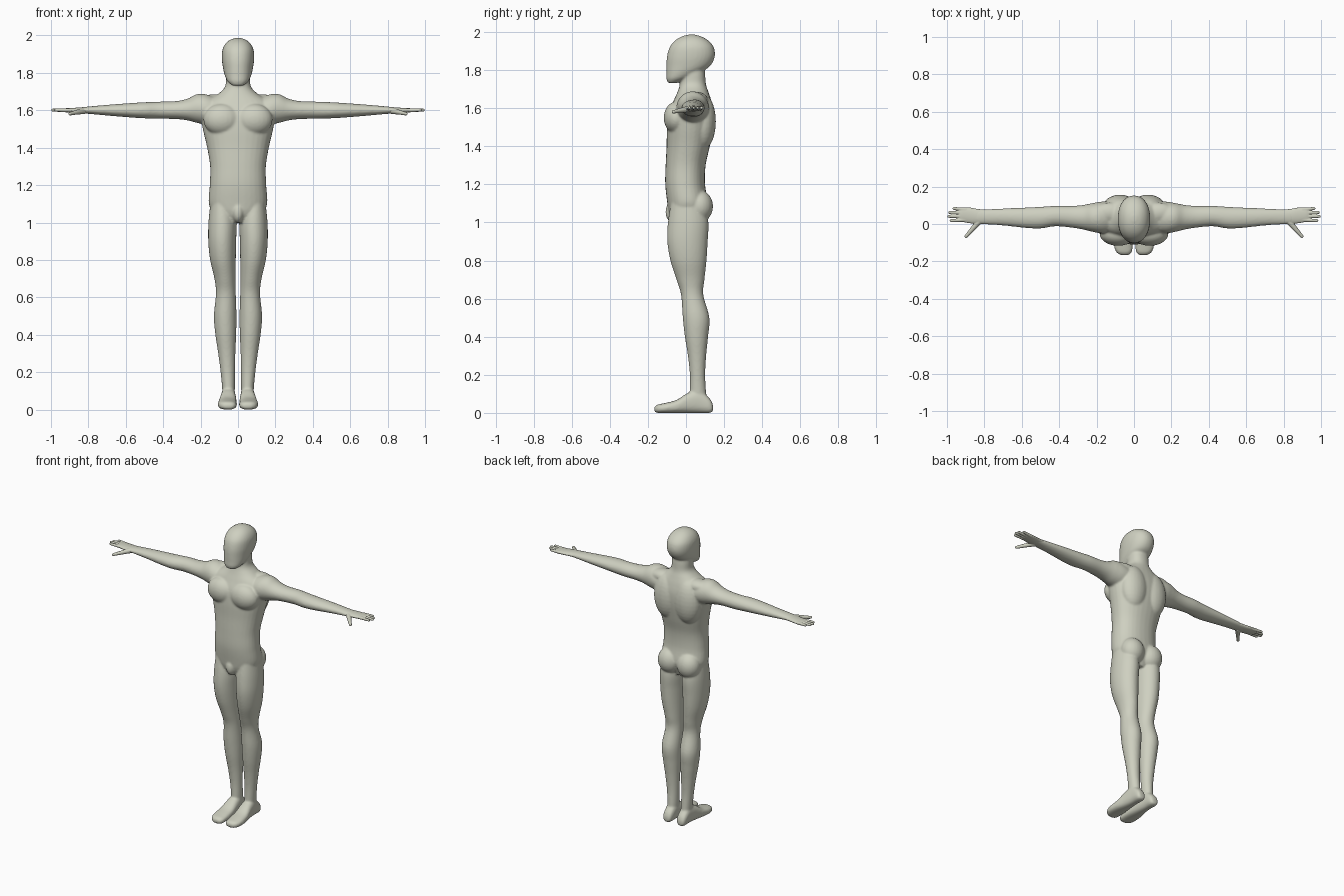
import bpy
import bmesh
from math import cos, sin, pi
from mathutils import Vector, Matrix

cube = bpy.data.objects.get("Cube")
if cube:
    bpy.data.objects.remove(cube)

skin = bpy.data.materials.new("pale_clay")
skin.use_nodes = True
CLAY = (0.62, 0.63, 0.53, 1)
skin.diffuse_color = CLAY
skin.node_tree.nodes["Principled BSDF"].inputs["Base Color"].default_value = CLAY

SIDES, STEPS = 32, 5


def spline(a, b, c, d, t):
    """Smooth interpolation between b and c."""
    return b + 0.5 * t * (c - a + t * (2*a - 5*b + 4*c - d + t * (3*(b - c) + d - a)))


def loft(bm, axis, rings, power=1.0):
    """Skin rings (position, low, high, low, high) running along an axis."""
    dense = []
    last = len(rings) - 1
    for i in range(last):
        four = [rings[min(max(i + k, 0), last)] for k in (-1, 0, 1, 2)]
        for s in range(STEPS):
            dense.append([spline(*vals, s / STEPS) for vals in zip(*four)])
    dense.append(rings[-1])
    loops = []
    for pos, u0, u1, v0, v1 in dense:
        loop = []
        for k in range(SIDES):
            c, s = cos(2 * pi * k / SIDES), sin(2 * pi * k / SIDES)
            c = abs(c) ** power * (1 if c > 0 else -1)
            s = abs(s) ** power * (1 if s > 0 else -1)
            co = [(u0 + u1) / 2 + c * (u1 - u0) / 2, (v0 + v1) / 2 + s * (v1 - v0) / 2]
            co.insert(axis, pos)
            loop.append(bm.verts.new(co))
        loops.append(loop)
    faces = [bm.faces.new(loops[0]), bm.faces.new(loops[-1])]
    for a, b in zip(loops, loops[1:]):
        for k in range(SIDES):
            n = (k + 1) % SIDES
            faces.append(bm.faces.new((a[k], a[n], b[n], b[k])))
    bmesh.ops.recalc_face_normals(bm, faces=faces)


def ball(bm, centre, radii, turn=Matrix()):
    place = Matrix.Translation(centre) @ turn @ Matrix.Diagonal((*radii, 1))
    bmesh.ops.create_uvsphere(bm, u_segments=24, v_segments=16, radius=1, matrix=place)


def digit(bm, start, end, r0, r1):
    """Tapered finger with round ends."""
    a, b = Vector(start), Vector(end)
    turn = (b - a).to_track_quat('Z', 'Y').to_matrix().to_4x4()
    bmesh.ops.create_cone(bm, cap_ends=True, segments=16, radius1=r0, radius2=r1,
                          depth=(b - a).length, matrix=Matrix.Translation((a + b) / 2) @ turn)
    ball(bm, a, (r0,) * 3)
    ball(bm, b, (r1,) * 3)


def mirror(bm):
    """Copy everything so far to the other side."""
    copy = bmesh.ops.duplicate(bm, geom=bm.verts[:] + bm.edges[:] + bm.faces[:])["geom"]
    for v in copy:
        if isinstance(v, bmesh.types.BMVert):
            v.co.x *= -1
    bmesh.ops.reverse_faces(bm, faces=[f for f in copy if isinstance(f, bmesh.types.BMFace)])


def finish(bm, name, voxel, rounds):
    """Fuse the overlapping volumes into one smooth skin."""
    mesh = bpy.data.meshes.new(name)
    bm.to_mesh(mesh)
    bm.free()
    mesh.materials.append(skin)
    for p in mesh.polygons:
        p.use_smooth = True
    ob = bpy.data.objects.new(name, mesh)
    bpy.context.collection.objects.link(ob)
    fuse = ob.modifiers.new("fuse", 'REMESH')
    fuse.mode = 'VOXEL'
    fuse.voxel_size = voxel
    fuse.use_smooth_shade = True
    soft = ob.modifiers.new("soften", 'SMOOTH')
    soft.factor = 0.5
    soft.iterations = rounds


body = bmesh.new()

# Leg, from hip to ankle
loft(body, 2, [
    (1.1, .025, .148, -.08, .1), (1.0, .008, .158, -.095, .118), (.9, .01, .159, -.098, .114),
    (.8, .012, .149, -.082, .108), (.7, .013, .126, -.05, .097), (.62, .012, .118, -.026, .091),
    (.5, .008, .129, -.017, .123), (.4, .01, .121, -.006, .116), (.3, .014, .106, .01, .106),
    (.2, .016, .093, .02, .101), (.1, .017, .084, .02, .106), (.04, .02, .085, .02, .11)])

# Foot, from heel to toes
loft(body, 1, [
    (.142, .035, .07, .01, .04), (.125, .02, .083, 0, .075), (.07, .015, .088, 0, .12),
    (.01, .01, .095, 0, .105), (-.05, .007, .105, 0, .068), (-.11, .006, .108, 0, .052),
    (-.15, .012, .095, 0, .043), (-.167, .03, .07, .008, .03)], 0.8)

# Arm, from shoulder to wrist
loft(body, 0, [
    (.1, -.04, .12, 1.53, 1.66), (.17, -.05, .12, 1.525, 1.685), (.22, -.042, .112, 1.533, 1.686),
    (.27, -.03, .102, 1.546, 1.662), (.33, -.02, .097, 1.553, 1.649), (.42, -.012, .097, 1.555, 1.646),
    (.5, -.024, .092, 1.557, 1.643), (.58, -.021, .088, 1.562, 1.638), (.7, -.008, .083, 1.572, 1.629),
    (.8, -.002, .078, 1.581, 1.62), (.85, 0, .078, 1.584, 1.615)])

# Chest, back and buttock muscles
ball(body, (.085, -.05, 1.55), (.1, .067, .085))
ball(body, (.075, .085, 1.53), (.095, .072, .15))
ball(body, (.072, .07, 1.085), (.078, .072, .085))
ball(body, (.13, .06, 1.645), (.09, .055, .04))
mirror(body)

# Torso and neck
loft(body, 2, [(z, -w, w, f, b) for z, w, f, b in [
    (1.0, .06, -.07, .08), (1.05, .125, -.09, .1), (1.1, .156, -.098, .115), (1.2, .151, -.109, .1),
    (1.3, .149, -.107, .103), (1.4, .165, -.102, .125), (1.5, .188, -.1, .143), (1.58, .2, -.09, .145),
    (1.64, .18, -.065, .133), (1.685, .11, -.045, .118), (1.725, .07, -.032, .105),
    (1.78, .064, -.025, .1), (1.85, .06, -.02, .09)]], 0.9)
ball(body, (0, -.07, 1.055), (.032, .038, .055))

# Head, from chin to crown
loft(body, 2, [(z, -w, w, f, b) for z, w, f, b in [
    (1.733, .032, -.095, -.045), (1.755, .056, -.103, .01), (1.785, .07, -.103, .07),
    (1.82, .079, -.103, .125), (1.87, .086, -.1, .151), (1.92, .084, -.086, .146),
    (1.955, .068, -.058, .118), (1.977, .042, -.022, .08), (1.987, .012, .015, .045)]], 0.92)
finish(body, "body", 0.006, 8)

# Hands
hands = bmesh.new()
loft(hands, 0, [
    (.78, .002, .076, 1.584, 1.618), (.83, 0, .08, 1.584, 1.616), (.88, .004, .088, 1.585, 1.613),
    (.92, .012, .088, 1.589, 1.611), (.935, .02, .08, 1.594, 1.608)])
for y, tip, slant in [(.022, .978, -.004), (.041, .991, 0), (.06, .985, .002), (.077, .962, .006)]:
    digit(hands, (.9, y, 1.599), (tip, y + slant, 1.601), .0105, .008)
digit(hands, (.825, .018, 1.597), (.868, -.032, 1.588), .017, .012)
digit(hands, (.868, -.032, 1.588), (.898, -.066, 1.581), .012, .009)
mirror(hands)
finish(hands, "hands", 0.003, 3)
